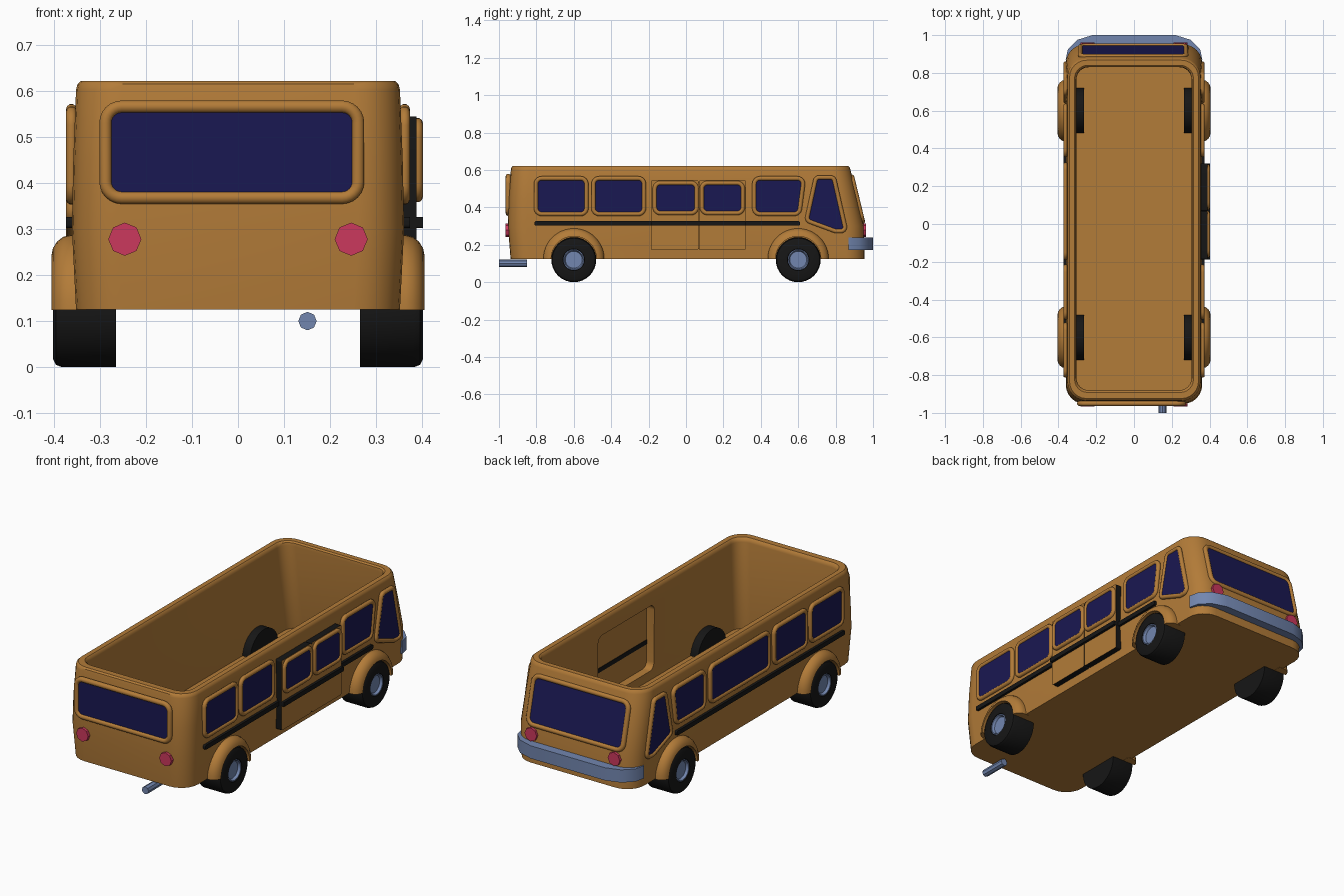
import bpy, bmesh, math
from mathutils import Vector

if "Cube" in bpy.data.objects:
    bpy.data.objects.remove(bpy.data.objects["Cube"])


def material(name, rgb):
    m = bpy.data.materials.new(name)
    m.diffuse_color = (*rgb, 1)
    m.use_nodes = True
    m.node_tree.nodes["Principled BSDF"].inputs["Base Color"].default_value = m.diffuse_color
    return m


ORANGE = material("orange_paint", (0.45, 0.20, 0.04))
NAVY = material("dark_glass", (0.010, 0.009, 0.085))
BLACK = material("black_rubber", (0.008, 0.008, 0.008))
STEEL = material("blue_steel", (0.17, 0.24, 0.43))
RED = material("red_lamp", (0.60, 0.04, 0.11))


def finish(name, bm, mats):
    bmesh.ops.recalc_face_normals(bm, faces=bm.faces[:])
    me = bpy.data.meshes.new(name)
    bm.to_mesh(me)
    bm.free()
    ob = bpy.data.objects.new(name, me)
    bpy.context.collection.objects.link(ob)
    for m in mats:
        me.materials.append(m)
    activate(ob)
    bpy.ops.object.shade_smooth_by_angle(angle=math.radians(35))
    return ob


def activate(ob):
    bpy.ops.object.select_all(action='DESELECT')
    ob.select_set(True)
    bpy.context.view_layer.objects.active = ob


def rounded(pts, r, n=6):
    """Round every corner of a convex polygon."""
    pts = [Vector(p) for p in pts]
    out = []
    for i, p in enumerate(pts):
        a, b = (pts[i - 1] - p), (pts[(i + 1) % len(pts)] - p)
        half = a.angle(b) / 2
        a.normalize()
        b.normalize()
        t = r / math.tan(half)
        c = p + (a + b).normalized() * (r / math.sin(half))
        va, vb = p + a * t - c, p + b * t - c
        for k in range(n + 1):
            d = va.lerp(vb, 0.5 - 0.5 * math.tan(half_turn(va, vb) * (1 - 2 * k / n)) / math.tan(half_turn(va, vb)))
            out.append(c + d.normalized() * r)
    return out


def half_turn(a, b):
    return a.angle(b) / 2


def rect(u0, u1, v0, v1, r=0.03):
    return rounded([(u0, v0), (u1, v0), (u1, v1), (u0, v1)], r)


def ngon(u, v, r, n=8):
    return [(u + r * math.cos(math.tau * i / n), v + r * math.sin(math.tau * i / n)) for i in range(n)]


def loft(name, rings, mats, side_index=0):
    """Join closed rings of points into a capped solid."""
    bm = bmesh.new()
    vs = [[bm.verts.new(p) for p in ring] for ring in rings]
    for a, b in zip(vs, vs[1:]):
        for i in range(len(a)):
            j = (i + 1) % len(a)
            bm.faces.new((a[i], a[j], b[j], b[i])).material_index = side_index
    bm.faces.new(vs[0])
    bm.faces.new(vs[-1])
    return finish(name, bm, mats)


def slab(name, pts, place, d0, d1, mats, side_index=0):
    return loft(name, [[place(u, v, d) for u, v in pts] for d in (d0, d1)], mats, side_index)


def tube(name, pts, place, d, r):
    cu = bpy.data.curves.new(name, 'CURVE')
    cu.dimensions = '3D'
    cu.bevel_depth = r
    cu.bevel_resolution = 3
    sp = cu.splines.new('POLY')
    sp.points.add(len(pts) - 1)
    for q, (u, v) in zip(sp.points, pts):
        q.co = (*place(u, v, d), 1)
    sp.use_cyclic_u = True
    cu.materials.append(ORANGE)
    ob = bpy.data.objects.new(name, cu)
    bpy.context.collection.objects.link(ob)
    activate(ob)
    bpy.ops.object.convert(target='MESH')
    bpy.ops.object.shade_smooth_by_angle(angle=math.radians(40))


def window(name, pts, place, d, r=0.012, lift=0.005):
    slab(name + "_glass", pts, place, d - 0.02, d + lift, [NAVY])
    tube(name + "_frame", pts, place, d, r)


def lathe(name, prof, y, z, s, mats, turn=math.tau, n=32):
    """Turn an (x, radius) profile about an axle along x; s picks the side."""
    full = turn > 6
    bm = bmesh.new()
    rows = []
    for k in range(n if full else n + 1):
        a = turn * k / n
        rows.append([bm.verts.new((s * x, y + r * math.cos(a), z + r * math.sin(a))) for x, r in prof])
    m = len(prof)
    for k in range(n):
        a, b = rows[k], rows[(k + 1) % len(rows)]
        for i in range(m - 1 if full else m):
            j = (i + 1) % m
            bm.faces.new((a[i], a[j], b[j], b[i]))
    if full:
        bm.faces.new([r[0] for r in rows])
        bm.faces.new([r[-1] for r in rows])
    else:
        bm.faces.new(rows[0])
        bm.faces.new(rows[-1])
    return finish(name, bm, mats)


def right(u, v, d): return (d, u, v)
def left(u, v, d): return (-d, u, v)
def exhaust_end(u, v, d): return (u, -d, v)
def bumper_end(u, v, d): return (u, d, v)
def windscreen_plane(u, v, d): return (u, 0.95 - 0.24 * (v - 0.3) + d, v)
def upward(u, v, d): return (u, v, d)


# Open-topped body tub: outer wall up, over the rim, inner wall down to the floor
levels = [(0.352, -0.938, 0.955, 0.125, 0.10), (0.361, -0.952, 0.950, 0.30, 0.10),
          (0.358, -0.948, 0.915, 0.45, 0.10), (0.352, -0.936, 0.879, 0.603, 0.10),
          (0.349, -0.933, 0.875, 0.615, 0.10), (0.341, -0.924, 0.867, 0.622, 0.09),
          (0.315, -0.892, 0.840, 0.622, 0.07), (0.308, -0.884, 0.832, 0.615, 0.065),
          (0.305, -0.880, 0.830, 0.60, 0.065), (0.310, -0.895, 0.900, 0.131, 0.065)]
body = loft("body", [[upward(u, v, z) for u, v in rect(-hx, hx, y0, y1, r)]
                     for hx, y0, y1, z, r in levels], [ORANGE])

# Doorway cut through the right wall
cutter = slab("doorway_cutter", rect(-0.17, 0.305, 0.18, 0.53, 0.035), right, 0.27, 0.45, [ORANGE])
cutter.hide_render = True
mod = body.modifiers.new("doorway", 'BOOLEAN')
mod.object = cutter
activate(body)
bpy.ops.object.modifier_apply(modifier=mod.name)
bpy.ops.object.shade_smooth_by_angle(angle=math.radians(35))
bpy.data.objects.remove(cutter)

# Double door: orange faces, black edges, own windows
for name, y0, y1, w0, w1 in (("rear_door", -0.187, 0.066, -0.167, 0.057),
                             ("front_door", 0.069, 0.32, 0.085, 0.304)):
    slab(name, rect(y0, y1, 0.172, 0.545, 0.008), right, 0.352, 0.388, [ORANGE, BLACK], 1)
    window(name + "_window", rect(w0, w1, 0.37, 0.53), right, 0.39)

# Side windows
quarter = [(0.645, 0.33), (0.80, 0.273), (0.855, 0.273), (0.79, 0.56), (0.695, 0.56)]
for side, place in (("right", right), ("left", left)):
    window(side + "_window_1", rect(-0.802, -0.533, 0.365, 0.555), place, 0.362)
    window(side + "_window_2", rect(-0.495, -0.225, 0.365, 0.555), place, 0.362)
    window(side + "_window_3", rounded([(0.365, 0.365), (0.605, 0.365), (0.63, 0.555), (0.365, 0.555)], 0.03),
           place, 0.362)
    window(side + "_quarter_window", rounded(quarter, 0.022), place, 0.362)
    slab(side + "_stripe", rect(-0.81, 0.61, 0.302, 0.326, 0.008), place, 0.352, 0.374, [BLACK])
window("left_long_window", rect(-0.18, 0.315, 0.365, 0.555), left, 0.362)
slab("door_stripe", rect(-0.187, 0.32, 0.302, 0.326, 0.004), right, 0.350, 0.402, [BLACK])

# End windows
window("end_window", rect(-0.288, 0.261, 0.368, 0.566, 0.035), exhaust_end, 0.95, 0.014)
window("windscreen", rect(-0.285, 0.275, 0.325, 0.562, 0.035), windscreen_plane, 0.0, 0.013)

# Eight-sided lamps at both ends
for x in (-0.246, 0.246):
    slab("end_lamp", ngon(x, 0.278, 0.036), exhaust_end, 0.92, 0.966, [RED])
    slab("head_lamp", ngon(x, 0.278, 0.036), bumper_end, 0.92, 0.962, [RED])

# Wraparound bumper and exhaust pipe
half = [(0.362, 0.87), (0.350, 0.925), (0.30, 0.975), (0.22, 1.0)]
inner = [(0.21, 0.945), (0.27, 0.925), (0.31, 0.87)]
plan = half + [(-x, y) for x, y in half[::-1]] + [(-x, y) for x, y in inner[::-1]] + inner
slab("bumper", plan, upward, 0.172, 0.24, [STEEL])
slab("exhaust_pipe", ngon(0.151, 0.10, 0.02), exhaust_end, 0.85, 1.0, [STEEL])

# Wheels, hubs and flared arches
tyre = [(0.265, 0.01), (0.265, 0.12), (0.383, 0.12), (0.396, 0.115), (0.402, 0.103), (0.402, 0.058), (0.38, 0.054), (0.38, 0.01)]
hub = [(0.37, 0.01), (0.37, 0.056), (0.400, 0.056), (0.400, 0.051), (0.387, 0.045), (0.387, 0.01)]
arch = [(0.33, 0.163), (0.365, 0.163), (0.38, 0.159), (0.393, 0.149), (0.402, 0.135), (0.405, 0.121), (0.33, 0.121)]
for s in (1, -1):
    for y in (-0.6, 0.6):
        lathe("wheel_tyre", tyre, y, 0.12, s, [BLACK])
        lathe("wheel_hub", hub, y, 0.12, s, [STEEL])
        lathe("wheel_arch", arch, y, 0.124, s, [ORANGE], math.pi, 24)
